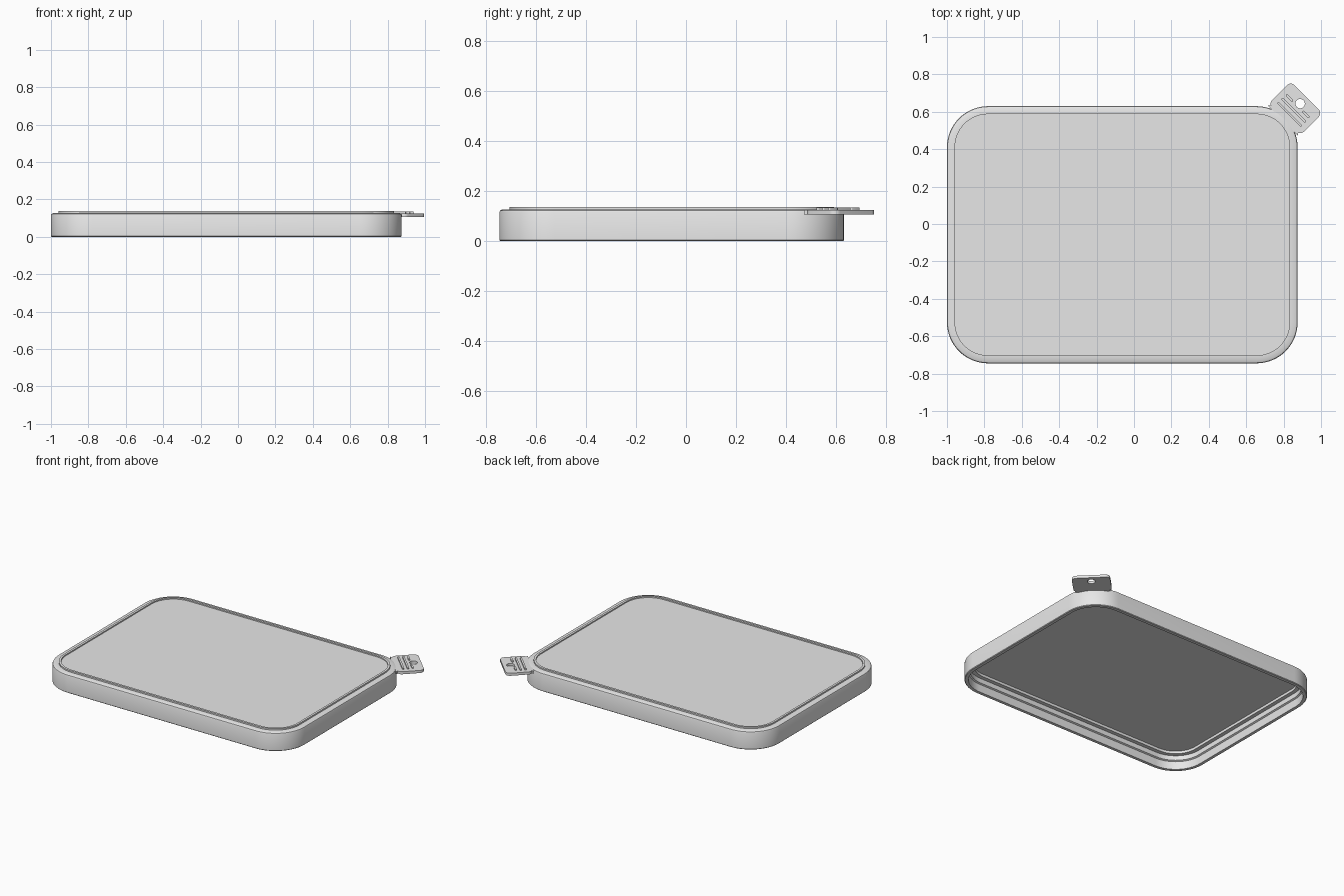
import bpy, bmesh, math
from mathutils import Matrix, Vector

if "Cube" in bpy.data.objects:
    bpy.data.objects.remove(bpy.data.objects["Cube"])

grey = bpy.data.materials.new("light grey plastic")
grey.use_nodes = True
grey.diffuse_color = (0.8, 0.8, 0.8, 1)
grey.node_tree.nodes["Principled BSDF"].inputs["Base Color"].default_value = (0.8, 0.8, 0.8, 1)

CX, CY = -0.0625, -0.0575      # lid centre
HX, HY, RADIUS = 0.9375, 0.6875, 0.22


def rounded_rect(hx, hy, r, steps=16):
    """Counter-clockwise outline centred on the origin."""
    pts = []
    for k, (sx, sy) in enumerate([(1, 1), (-1, 1), (-1, -1), (1, -1)]):
        for i in range(steps + 1):
            a = (k + i / steps) * math.pi / 2
            pts.append((sx * (hx - r) + r * math.cos(a), sy * (hy - r) + r * math.sin(a)))
    return pts


def finish(obj):
    obj.data.materials.clear()
    obj.data.materials.append(grey)
    bpy.ops.object.select_all(action='DESELECT')
    obj.select_set(True)
    bpy.context.view_layer.objects.active = obj
    bpy.ops.object.shade_smooth_by_angle(angle=math.radians(30))


# Lid shell: (inset, height) section from the underside panel, round the skirt, to the top panel
section = [(0.062, 0.11), (0.062, 0.092), (0.035, 0.092), (0.035, 0.06), (0.025, 0.055),
           (0.025, 0.0), (0.004, 0.0), (0.0, 0.004), (0.0, 0.115), (0.003, 0.122),
           (0.01, 0.126), (0.04, 0.127), (0.04, 0.137), (0.055, 0.137), (0.055, 0.129)]
bm = bmesh.new()
rings = []
for inset, z in section:
    outline = rounded_rect(HX - inset, HY - inset, RADIUS - inset)
    rings.append([bm.verts.new((CX + x, CY + y, z)) for x, y in outline])
for low, high in zip(rings, rings[1:]):
    n = len(low)
    for i in range(n):
        j = (i + 1) % n
        bm.faces.new((low[i], low[j], high[j], high[i]))
bm.faces.new(rings[0])
bm.faces.new(rings[-1])
bmesh.ops.recalc_face_normals(bm, faces=bm.faces)
mesh = bpy.data.meshes.new("lid_shell")
bm.to_mesh(mesh)
bm.free()
lid = bpy.data.objects.new("lid_shell", mesh)
bpy.context.collection.objects.link(lid)
finish(lid)

# Local frame of the pull tab: x points outward along the corner diagonal
diagonal = Matrix.Rotation(math.pi / 4, 4, 'Z')
corner = Vector((CX + HX - RADIUS, CY + HY - RADIUS, 0))


def tab_plate(name, outlines, z0, z1):
    """Flat plate from outlines; inner outlines become holes."""
    curve = bpy.data.curves.new(name, 'CURVE')
    curve.dimensions = '2D'
    curve.fill_mode = 'BOTH'
    curve.extrude = (z1 - z0) / 2
    for pts in outlines:
        spline = curve.splines.new('POLY')
        spline.points.add(len(pts) - 1)
        for p, (x, y) in zip(spline.points, pts):
            p.co = (x, y, 0, 1)
        spline.use_cyclic_u = True
    obj = bpy.data.objects.new(name, curve)
    bpy.context.collection.objects.link(obj)
    obj.matrix_world = Matrix.Translation(corner + Vector((0, 0, (z0 + z1) / 2))) @ diagonal
    bpy.ops.object.select_all(action='DESELECT')
    obj.select_set(True)
    bpy.context.view_layer.objects.active = obj
    bpy.ops.object.convert(target='MESH')
    finish(bpy.context.view_layer.objects.active)


def shifted(pts, dx, dy=0):
    return [(x + dx, y + dy) for x, y in pts]


# Pull tab with a hanging hole, and the neck joining it to the lid corner
hole = [(0.33 + 0.025 * math.cos(i * math.pi / 12), 0.025 * math.sin(i * math.pi / 12))
        for i in range(24)]
tab_plate("pull_tab", [shifted(rounded_rect(0.085, 0.12, 0.03, 8), 0.294), hole], 0.107, 0.125)
neck = [(0.2, -0.115), (0.215, -0.1), (0.235, -0.1), (0.235, 0.1), (0.215, 0.1), (0.2, 0.115)]
tab_plate("tab_neck", [neck], 0.107, 0.1245)

# Grip ribs; the outermost one is split by the hole
for name, x, y, half in [("inner_grip_rib", 0.25, 0, 0.09), ("middle_grip_rib", 0.281, 0, 0.09),
                         ("outer_grip_rib_left", 0.311, 0.062, 0.025),
                         ("outer_grip_rib_right", 0.311, -0.062, 0.025)]:
    tab_plate(name, [shifted(rounded_rect(0.006, half, 0.0055, 4), x, y)], 0.124, 0.134)
